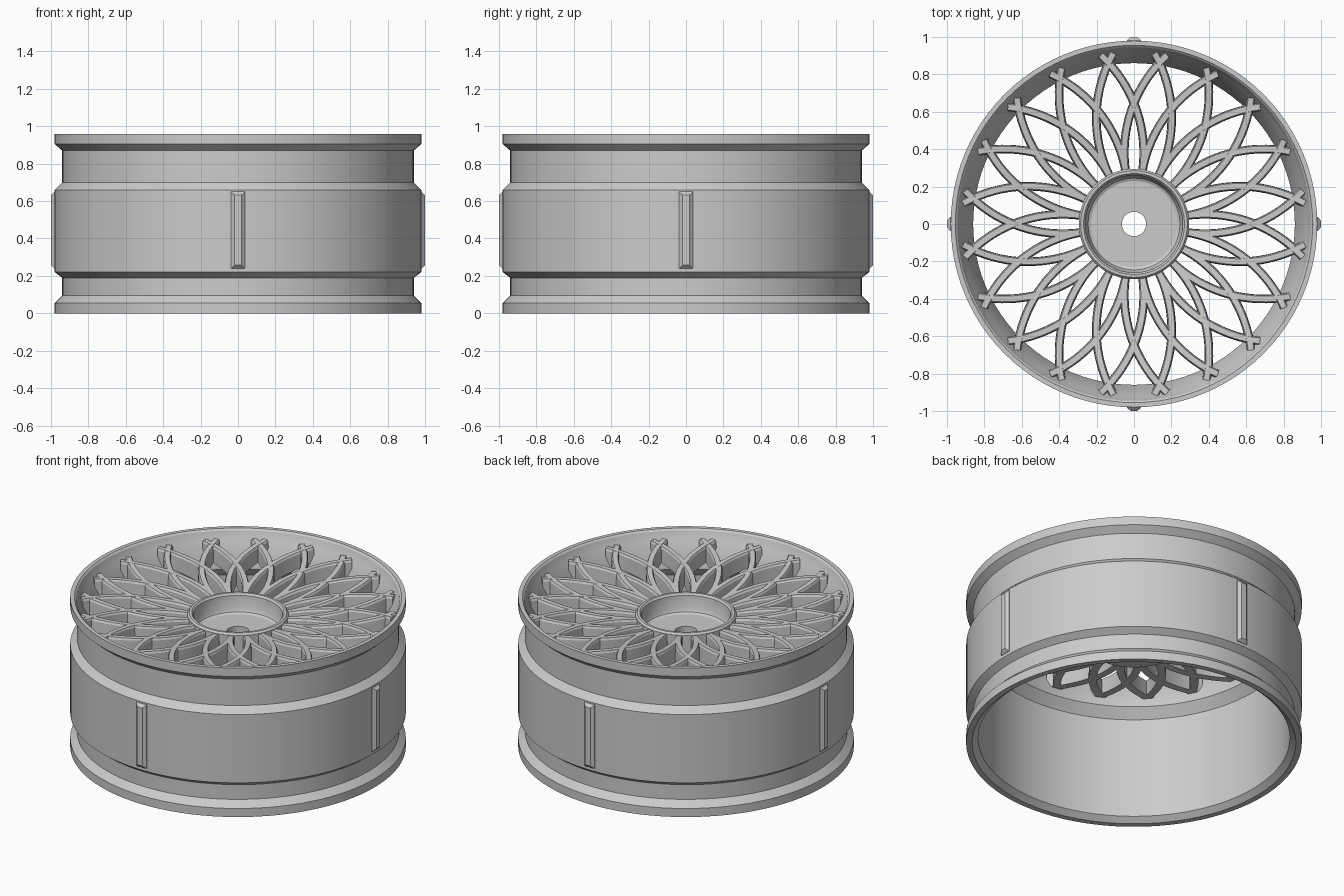
import bpy, bmesh, math
from mathutils import Vector, Matrix

if "Cube" in bpy.data.objects:
    bpy.data.objects.remove(bpy.data.objects["Cube"])

SEG = 96          # sides of the turned parts
COUNT = 20        # spokes in each direction


def finish(bm, name, smooth=True):
    bmesh.ops.recalc_face_normals(bm, faces=bm.faces)
    mesh = bpy.data.meshes.new(name)
    bm.to_mesh(mesh)
    bm.free()
    ob = bpy.data.objects.new(name, mesh)
    bpy.context.collection.objects.link(ob)
    if smooth:
        bpy.ops.object.select_all(action='DESELECT')
        ob.select_set(True)
        bpy.context.view_layer.objects.active = ob
        bpy.ops.object.shade_smooth_by_angle(angle=math.radians(25))
    return ob


def bridge(bm, rings, closed):
    """Quads between successive closed rings of vertices."""
    n = len(rings[0])
    pairs = list(zip(rings, rings[1:] + rings[:1])) if closed else list(zip(rings, rings[1:]))
    for a, b in pairs:
        for i in range(n):
            j = (i + 1) % n
            bm.faces.new((a[i], a[j], b[j], b[i]))


def turned(name, profile):
    """Closed (radius, z) outline revolved about z."""
    bm = bmesh.new()
    rings = []
    for k in range(SEG):
        a = 2 * math.pi * k / SEG
        rings.append([bm.verts.new((r * math.cos(a), r * math.sin(a), z)) for r, z in profile])
    bridge(bm, rings, True)
    return finish(bm, name)


# Barrel with outer flanges, drop wells and the cone behind the spokes
turned("rim_barrel", [
    (0.98, 0.0), (0.98, 0.055), (0.94, 0.095), (0.94, 0.19), (0.98, 0.22),
    (0.98, 0.66), (0.94, 0.70), (0.94, 0.87), (0.98, 0.905), (0.98, 0.96),
    (0.955, 0.96), (0.945, 0.95), (0.935, 0.92), (0.925, 0.90), (0.86, 0.755),
    (0.86, 0.74), (0.91, 0.68), (0.91, 0.03), (0.945, 0.0)])

# Dished hub with centre bore
turned("hub", [
    (0.065, 0.67), (0.28, 0.67), (0.295, 0.69), (0.295, 0.85), (0.285, 0.862),
    (0.27, 0.862), (0.26, 0.85), (0.255, 0.77), (0.245, 0.75), (0.23, 0.742),
    (0.065, 0.742)])

# Lattice spokes: circular arcs, one set leaning each way
ARC_D, ARC_R = 0.76, 0.71     # arc centre distance and arc radius
R0, R1, STEPS = 0.275, 0.92, 18


def arc_point(r, phi):
    c = (r * r + ARC_D ** 2 - ARC_R ** 2) / (2 * r * ARC_D)
    a = phi + math.acos(c)
    return Vector((r * math.cos(a), r * math.sin(a), 0))


def spoke_rings(bm, turn, side):
    rings = []
    phi = math.radians(-60)
    rot = Matrix.Rotation(turn, 3, 'Z')
    for i in range(STEPS + 1):
        t = i / STEPS
        r = R0 + (R1 - R0) * t
        p = arc_point(r, phi)
        tan = (arc_point(r + 0.002, phi) - arc_point(r - 0.002, phi)).normalized()
        nor = Vector((-tan.y, tan.x, 0))
        top = 0.845 + 0.065 * t
        bot = 0.725 + 0.085 * t
        ring = []
        for w, z in ((-0.023, bot), (0.023, bot), (0.021, top - 0.012),
                     (0.015, top), (-0.015, top), (-0.021, top - 0.012)):
            q = p + nor * w
            q.z = z
            q.y *= side
            ring.append(bm.verts.new(rot @ q))
        rings.append(ring)
    return rings


for name, side in (("spokes_left", 1), ("spokes_right", -1)):
    bm = bmesh.new()
    for k in range(COUNT):
        rings = spoke_rings(bm, 2 * math.pi * k / COUNT, side)
        bridge(bm, rings, False)
        bm.faces.new(rings[0])
        bm.faces.new(rings[-1])
    finish(bm, name)

# Four bevelled ribs on the outside of the barrel
for k, name in enumerate(("rib_right", "rib_back", "rib_left", "rib_front")):
    bm = bmesh.new()
    rot = Matrix.Rotation(k * math.pi / 2, 3, 'Z')
    rings = []
    for x, w, z0, z1 in ((0.96, 0.037, 0.24, 0.65), (0.982, 0.037, 0.24, 0.65),
                         (1.0, 0.018, 0.258, 0.632)):
        rings.append([bm.verts.new(rot @ Vector((x, y, z)))
                      for y, z in ((-w, z0), (w, z0), (w, z1), (-w, z1))])
    bridge(bm, rings, False)
    bm.faces.new(rings[0])
    bm.faces.new(rings[-1])
    finish(bm, name, smooth=False)
